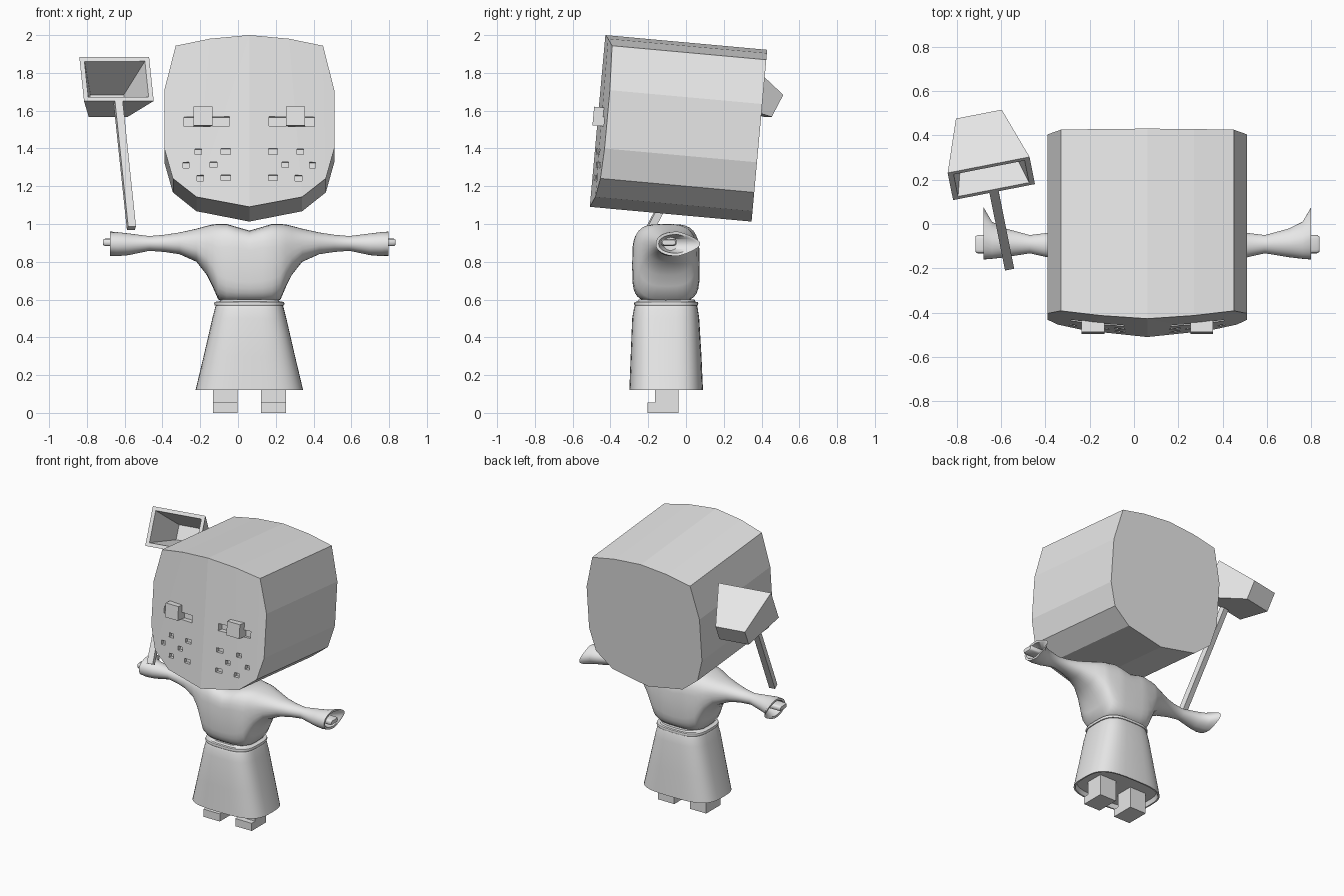
import bpy, bmesh, math
from mathutils import Vector, Matrix

if "Cube" in bpy.data.objects:
    bpy.data.objects.remove(bpy.data.objects["Cube"])

CX = 0.06  # the figure's own mid-line
grey = bpy.data.materials.new("pale_grey")
grey.diffuse_color = (0.8, 0.8, 0.8, 1)
grey.use_nodes = True
grey.node_tree.nodes["Principled BSDF"].inputs["Base Color"].default_value = grey.diffuse_color


def finish(name, bm, smooth=None):
    bmesh.ops.recalc_face_normals(bm, faces=bm.faces)
    me = bpy.data.meshes.new(name)
    bm.to_mesh(me)
    bm.free()
    me.materials.append(grey)
    ob = bpy.data.objects.new(name, me)
    bpy.context.collection.objects.link(ob)
    bpy.ops.object.select_all(action='DESELECT')
    ob.select_set(True)
    bpy.context.view_layer.objects.active = ob
    if smooth:
        bpy.ops.object.shade_smooth_by_angle(angle=math.radians(smooth))
    return ob


def add_box(bm, x, y, z):
    """Box from three (low, high) ranges."""
    m = Matrix.Translation([(r[0] + r[1]) / 2 for r in (x, y, z)])
    m = m @ Matrix.Diagonal([r[1] - r[0] for r in (x, y, z)] + [1])
    bmesh.ops.create_cube(bm, size=1, matrix=m)


def loft(name, rings, smooth):
    bm = bmesh.new()
    vs = [[bm.verts.new(p) for p in r] for r in rings]
    n = len(vs[0])
    for a, b in zip(vs, vs[1:]):
        for i in range(n):
            j = (i + 1) % n
            bm.faces.new((a[i], a[j], b[j], b[i]))
    bm.faces.new(vs[0])
    bm.faces.new(vs[-1])
    return finish(name, bm, smooth)


def oval(a0, a1, b0, b1, power, n=32):
    """Rounded-box outline between the given limits."""
    pts = []
    for i in range(n):
        t = 2 * math.pi * i / n
        c, s = math.cos(t), math.sin(t)
        a = math.copysign(abs(c) ** (2 / power), c)
        b = math.copysign(abs(s) ** (2 / power), s)
        pts.append(((a0 + a1) / 2 + a * (a1 - a0) / 2, (b0 + b1) / 2 + b * (b1 - b0) / 2))
    return pts


# ---- head: faceted block, tipped back, with bulging face
half = [(0, .458), (.21, .44), (.39, .405), (.45, .17), (.45, -.14), (.405, -.30), (.28, -.40), (0, -.455)]
tilt = Matrix.Translation((CX, -.04, 1.505)) @ Matrix.Rotation(math.radians(-5.2), 4, 'X')


def face_d(u):
    return -.43 + .05 * (abs(u) / .45) ** 1.5


outline = half + [(-u, w) for u, w in half[-2:0:-1]]
bm = bmesh.new()
front = [bm.verts.new((u, face_d(u), w)) for u, w in outline]
back = [bm.verts.new((u, .43, w)) for u, w in outline]
n = len(outline)
for i in range(n):
    j = (i + 1) % n
    bm.faces.new((front[i], front[j], back[j], back[i]))
bm.faces.new(back)
bm.faces.new((front[0], front[1], front[6], front[7]))
bm.faces.new(front[1:7])
bm.faces.new((front[0], front[13], front[8], front[7]))
bm.faces.new(front[8:14])
bmesh.ops.triangulate(bm, faces=[f for f in bm.faces if f.calc_center_median().y < -.3])
head = finish("head", bm)

# ---- eye slots and small cheek holes cut into the face
bm = bmesh.new()
cheeks = [(.125, -.16, .024), (.27, -.16, .018), (.19, -.23, .018),
          (.335, -.23, .016), (.125, -.30, .024), (.26, -.30, .018)]
for s in (-1, 1):
    for u, w, h in cheeks:
        add_box(bm, (s * u - h, s * u + h), (-.6, face_d(u) + .03), (w - .015, w + .015))
    add_box(bm, (s * .225 - .12, s * .225 + .12), (-.6, face_d(.225) + .035), (-.025, .025))
cutter = finish("face_cutter", bm)
cutter.hide_render = True
mod = head.modifiers.new("cut", 'BOOLEAN')
mod.operation = 'DIFFERENCE'
mod.solver = 'EXACT'
mod.object = cutter
bpy.context.view_layer.objects.active = head
bpy.ops.object.modifier_apply(modifier=mod.name)
bpy.data.objects.remove(cutter)
head.matrix_world = tilt

# ---- eye blocks
for s, side in ((-1, "left"), (1, "right")):
    bm = bmesh.new()
    add_box(bm, (s * .245 - .051, s * .245 + .051), (-.455, -.375), (-.024, .075))
    finish("eye_" + side, bm).matrix_world = tilt

# ---- robe top with flared, hollow sleeves: (u, y0, y1, z0, z1, power, taper)
arm = [(0, -.285, .072, .585, .965, 4, 0), (.07, -.285, .072, .585, .985, 4, 0),
       (.12, -.282, .07, .585, 1.0, 3.6, 0), (.165, -.27, .06, .60, 1.0, 3.2, 0),
       (.195, -.255, .055, .67, .997, 3, 0), (.225, -.238, .045, .73, .99, 2.7, 0),
       (.28, -.21, .02, .80, .975, 2.4, 0), (.37, -.175, -.02, .84, .955, 2.2, 0),
       (.45, -.15, -.04, .852, .943, 2, 0), (.53, -.132, -.05, .858, .936, 2, 0),
       (.64, -.15, -.02, .835, .95, 2, .1), (.70, -.157, .01, .83, .957, 2.2, .25),
       (.738, -.16, .075, .83, .96, 2.2, .45),
       (.736, -.145, .055, .845, .945, 2.2, .45), (.66, -.12, -.04, .86, .93, 2, .1)]


def sleeve_ring(s, u, y0, y1, z0, z1, power, taper):
    zc, yc, hy = (z0 + z1) / 2, (y0 + y1) / 2, (y1 - y0) / 2
    return [(CX + s * u, y, zc + (z - zc) * (1 - taper * max(0, (y - yc) / hy)))
            for y, z in oval(y0, y1, z0, z1, power)]


loft("robe_top", [sleeve_ring(-1, *r) for r in arm[:0:-1]] + [sleeve_ring(1, *r) for r in arm], 60)


# ---- skirt and belt: (z, half width, y0, y1)
def level(z, hx, y0, y1, power=3.2):
    return [(x, y, z) for x, y in oval(CX - hx, CX + hx, y0, y1, power, 40)]


loft("skirt", [level(*r) for r in (
    (.60, .15, -.25, .045), (.575, .175, -.268, .055), (.555, .182, -.275, .062), (.5, .196, -.285, .07),
    (.3, .242, -.293, .082), (.12, .285, -.30, .09), (.12, .275, -.29, .08), (.15, .265, -.28, .07))], 50)
loft("belt", [level(*r) for r in (
    (.567, .172, -.26, .05), (.569, .183, -.272, .062), (.578, .186, -.275, .065),
    (.587, .183, -.272, .062), (.589, .172, -.26, .05))], 60)

# ---- hands and feet
shoe = [(-.205, 0), (-.04, 0), (-.04, .16), (-.165, .16), (-.165, .055), (-.205, .055)]
for s, side in ((-1, "left"), (1, "right")):
    ends = (.60, .69, .765, .775)
    loft("hand_" + side, [[(CX + s * u, y, z) for y, z in
         oval(-.132 + k, -.05 - k, .883 + k, .922 - k, 4, 16)]
         for u, k in zip(ends, (0, 0, 0, .006))], 45)
    loft("foot_" + side, [[(CX + s * u, y, z) for y, z in shoe] for u in (.062, .193)], None)

# ---- scoop on a stick, in its own tilted frame
up = Vector((-.093, .464, .881)).normalized()
right = Vector((.98, .19, 0))
right = (right - up * right.dot(up)).normalized()
rear = up.cross(right).normalized()
rim = Vector((-.643, .205, 1.767))


def rect(hw, hh, d):
    return [rim + right * (a * hw) + up * (b * hh) + rear * d
            for a, b in ((-1, -1), (1, -1), (1, 1), (-1, 1))]


loft("scoop", [rect(.105, .066, .30), rect(.188, .132, 0), rect(.163, .107, 0), rect(.09, .05, .27)], None)

foot = rim - up * .13
loft("scoop_handle", [[foot - up * d + right * a + rear * b
     for a, b in ((-.021, 0), (.021, 0), (.021, .04), (-.021, .04))] for d in (0, .755)], None)
